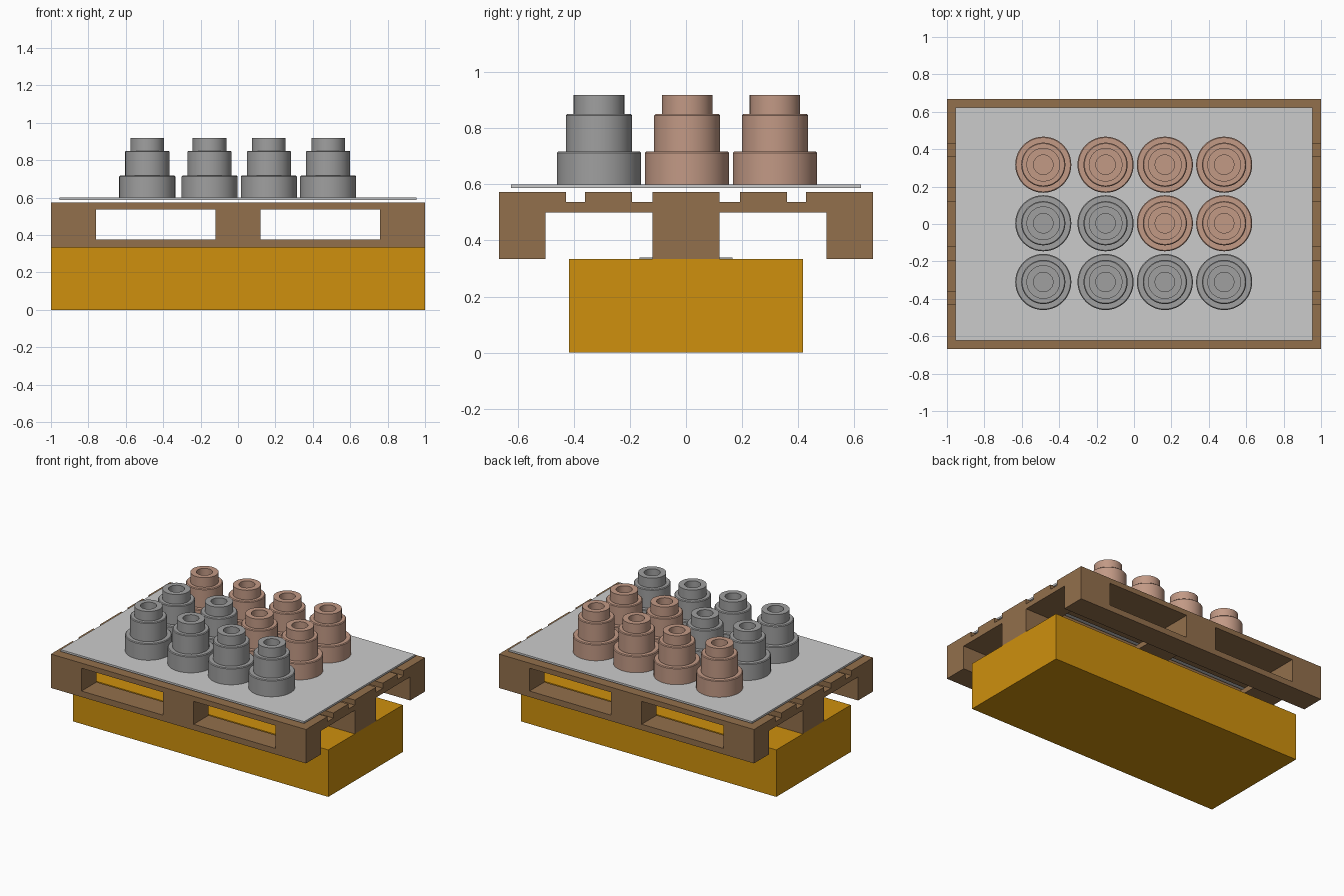
import bpy
import math

if "Cube" in bpy.data.objects:
    bpy.data.objects.remove(bpy.data.objects["Cube"], do_unlink=True)


def material(name, rgb):
    mat = bpy.data.materials.new(name)
    mat.use_nodes = True
    colour = (*rgb, 1)
    mat.diffuse_color = colour
    mat.node_tree.nodes["Principled BSDF"].inputs["Base Color"].default_value = colour
    return mat


wood = material("brown wood", (0.29, 0.16, 0.072))
amber = material("amber", (0.62, 0.28, 0.004))
sheet_grey = material("light grey", (0.6, 0.6, 0.6))
steel = material("steel grey", (0.35, 0.35, 0.35))
copper = material("copper", (0.54, 0.32, 0.235))


def box(name, x, y, z, mat):
    """Box from (low, high) ranges on each axis."""
    verts = [(a, b, c) for a in x for b in y for c in z]
    faces = [(0, 1, 3, 2), (4, 6, 7, 5), (0, 4, 5, 1),
             (2, 3, 7, 6), (0, 2, 6, 4), (1, 5, 7, 3)]
    mesh = bpy.data.meshes.new(name)
    mesh.from_pydata(verts, [], faces)
    mesh.materials.append(mat)
    obj = bpy.data.objects.new(name, mesh)
    bpy.context.collection.objects.link(obj)
    return obj


def lathe(name, profile, mat, sides=48):
    """Mesh turned about z; the profile starts and ends at a flat cap."""
    verts, faces = [], []
    for r, z in profile:
        for i in range(sides):
            a = math.tau * i / sides
            verts.append((r * math.cos(a), r * math.sin(a), z))
    for k in range(len(profile) - 1):
        for i in range(sides):
            j = (i + 1) % sides
            p, q = k * sides, (k + 1) * sides
            faces.append((p + i, p + j, q + j, q + i))
    faces.append(tuple(reversed(range(sides))))
    last = (len(profile) - 1) * sides
    faces.append(tuple(range(last, last + sides)))
    mesh = bpy.data.meshes.new(name)
    mesh.from_pydata(verts, [], faces)
    mesh.materials.append(mat)
    return mesh


# Base block and the thin pad on it
BASE, RUNNER, BLOCK, CROSS, DECK = 0.333, 0.375, 0.5, 0.537, 0.573
box("base_block", (-1, 1), (-0.417, 0.417), (0, BASE), amber)
box("centre_pad", (-0.165, 0.165), (-0.165, 0.165), (BASE, 0.34), steel)

# Pallet: runners, blocks, cross boards and deck boards
rows = {"front": (-0.667, -0.5), "middle": (-0.12, 0.12), "back": (0.5, 0.667)}
columns = {"right": (-1, -0.76), "centre": (-0.12, 0.12), "left": (0.76, 1)}
for row, y in rows.items():
    box(f"{row}_runner", (-1, 1), y, (BASE, RUNNER), wood)
    for column, x in columns.items():
        box(f"{row}_{column}_block", x, y, (RUNNER, BLOCK), wood)
for column, x in columns.items():
    box(f"{column}_cross_board", x, (-0.667, 0.667), (BLOCK, CROSS), wood)
deck = [(-0.667, -0.427), (-0.36, -0.193), (-0.12, 0.12), (0.193, 0.36), (0.427, 0.667)]
for i, y in enumerate(deck):
    box(f"deck_board_{i + 1}", (-1, 1), y, (CROSS, DECK), wood)

# Sheet that carries the turned parts
box("carrier_sheet", (-0.955, 0.955), (-0.623, 0.623), (0.587, 0.6), sheet_grey)

# Stepped bushings with a blind bore
c = 0.005
profile = [(0.15, 0.6), (0.15, 0.717 - c), (0.15 - c, 0.717),
           (0.118, 0.717), (0.118, 0.85 - c), (0.118 - c, 0.85),
           (0.09, 0.85), (0.09, 0.918), (0.052, 0.918), (0.052, 0.8)]
meshes = {m: lathe(f"{m.name} bushing", profile, m) for m in (steel, copper)}
bushings = []
for r, y in enumerate((-0.31, 0.004, 0.317)):
    for k, x in enumerate((-0.485, -0.152, 0.165, 0.482)):
        mat = copper if r == 2 or (r == 1 and k > 1) else steel
        obj = bpy.data.objects.new(f"bushing_{r + 1}_{k + 1}", meshes[mat])
        obj.location = (x, y, 0)
        bpy.context.collection.objects.link(obj)
        bushings.append(obj)

bpy.ops.object.select_all(action="DESELECT")
for obj in (bushings[0], bushings[-1]):
    obj.select_set(True)
    bpy.context.view_layer.objects.active = obj
    # Shared meshes: smooth the walls while the steps stay sharp
    for poly in obj.data.polygons:
        poly.use_smooth = True
    obj.data.set_sharp_from_angle(angle=math.radians(30))
